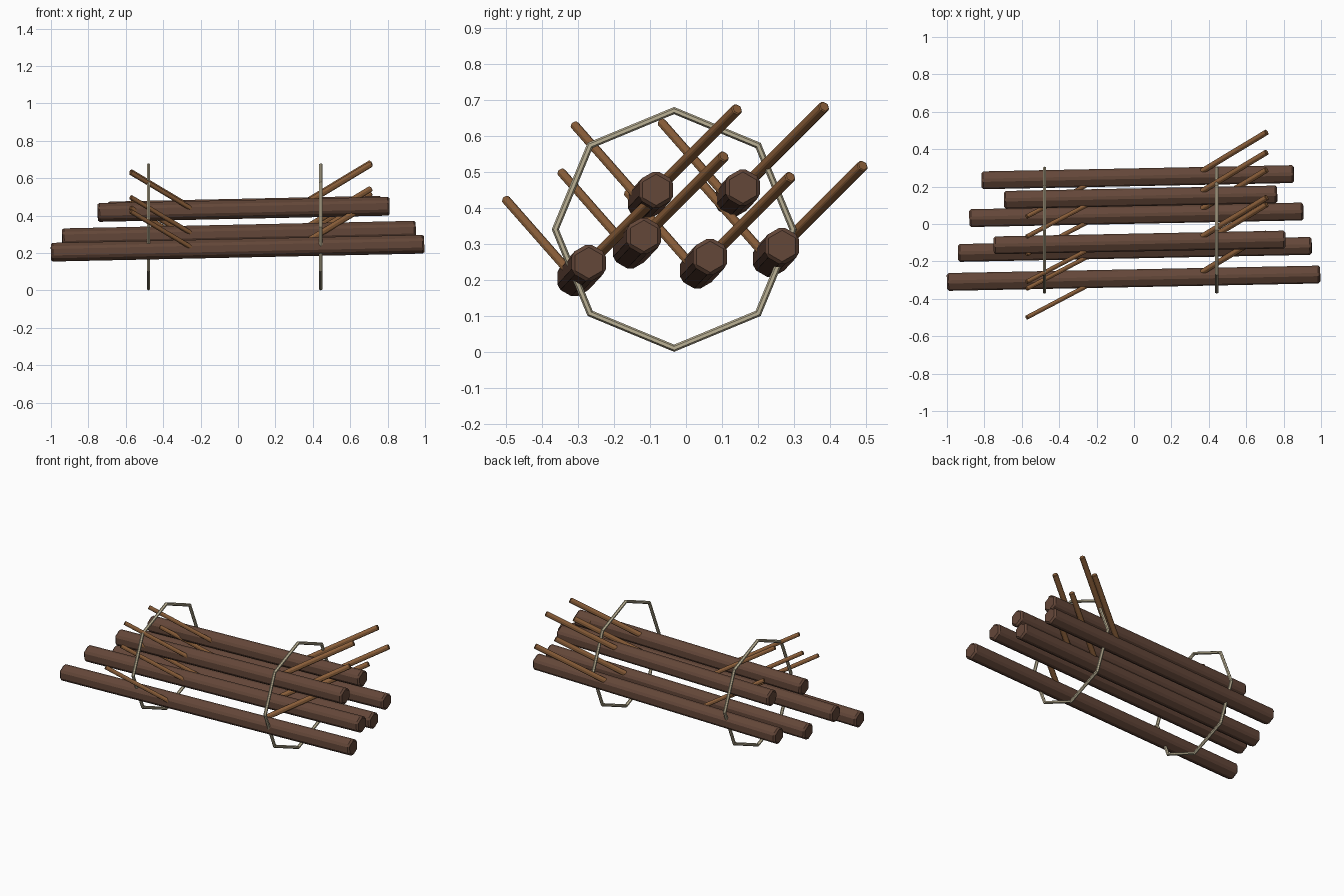
import bpy, math
from mathutils import Vector

old = bpy.data.objects.get("Cube")
if old:
    bpy.data.objects.remove(old, do_unlink=True)


def material(name, rgb):
    m = bpy.data.materials.new(name)
    m.use_nodes = True
    m.diffuse_color = (*rgb, 1)
    m.node_tree.nodes["Principled BSDF"].inputs["Base Color"].default_value = (*rgb, 1)
    return m


bark = material("dark_bark", (0.125, 0.062, 0.04))
twig = material("light_twig", (0.26, 0.115, 0.042))
rope = material("pale_rope", (0.50, 0.44, 0.30))


def hex_rod(name, start, end, radius, bevel, mat):
    """Six-sided rod with chamfered edges between two points."""
    start, end = Vector(start), Vector(end)
    axis = end - start
    bpy.ops.mesh.primitive_cylinder_add(vertices=6, radius=radius, depth=axis.length)
    ob = bpy.context.object
    ob.name = name
    ob.location = (start + end) / 2
    ob.rotation_euler = axis.to_track_quat("Z", "Y").to_euler()
    # turn the section so a flat side faces up
    side = ob.rotation_euler.to_matrix() @ Vector((0, 1, 0))
    if abs(side.z) < 0.5:
        for v in ob.data.vertices:
            v.co.x, v.co.y = -v.co.y, v.co.x
    mod = ob.modifiers.new("chamfer", "BEVEL")
    mod.width = bevel
    mod.segments = 1
    ob.data.materials.append(mat)
    return ob


# Logs: left end x, right end x, and y, z of the right end
logs = [
    (-1.0, 0.995, -0.27, 0.247),
    (-0.94, 0.95, -0.117, 0.322),
    (-0.88, 0.905, 0.067, 0.264),
    (-0.815, 0.855, 0.267, 0.294),
    (-0.75, 0.81, -0.083, 0.45),
    (-0.695, 0.765, 0.158, 0.456),
]
slope = Vector((1, 0.02, 0.0215))

for i, (x0, x1, y, z) in enumerate(logs, 1):
    tip = Vector((x1, y, z))

    def on_log(x):
        return tip + slope * (x - x1)

    hex_rod(f"log_{i}", on_log(x0), tip, 0.055, 0.01, bark)

    # Side branches, one rising backwards and one rising forwards
    base = on_log(0.32)
    hex_rod(f"rear_branch_{i}", base, base + Vector((0.39, 0.235, 0.235)),
            0.0175, 0.003, twig)
    base = on_log(-0.24) + Vector((0, -0.03, 0.003))
    hex_rod(f"front_branch_{i}", base, base + Vector((-0.335, -0.176, 0.2)),
            0.0135, 0.0025, twig)

# Eight-sided binding hoops
for name, x in (("right_hoop", -0.478), ("left_hoop", 0.443)):
    bpy.ops.mesh.primitive_torus_add(
        major_segments=8, minor_segments=6, major_radius=0.33, minor_radius=0.01,
        location=(x, -0.033, 0.34), rotation=(0, math.pi / 2, 0))
    hoop = bpy.context.object
    hoop.name = name
    hoop.data.materials.append(rope)
    hoop.data.polygons.foreach_set("use_smooth", [False] * len(hoop.data.polygons))
